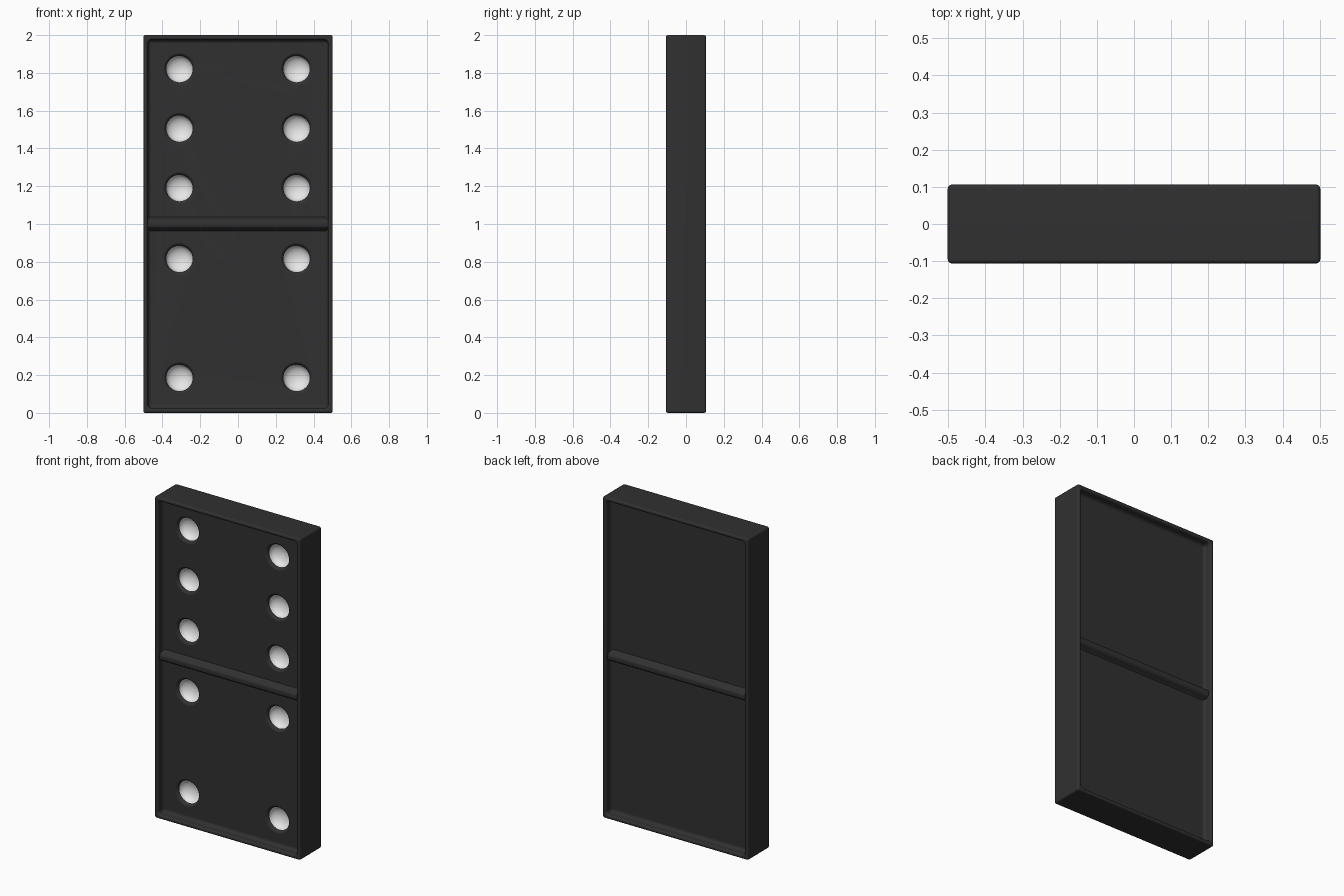
import bpy
import bmesh
import math

cube = bpy.data.objects.get("Cube")
if cube:
    bpy.data.objects.remove(cube, do_unlink=True)


def material(name, value):
    mat = bpy.data.materials.new(name)
    colour = (value, value, value, 1)
    mat.use_nodes = True
    mat.diffuse_color = colour
    bsdf = next(n for n in mat.node_tree.nodes if n.type == "BSDF_PRINCIPLED")
    bsdf.inputs["Base Color"].default_value = colour
    return mat


MATERIALS = [material("charcoal black", 0.03), material("pip white", 0.8)]
WIDTH, HALF_DEPTH, RIM, RECESS = 1.003, 0.106, 0.025, 0.052
FLOOR = HALF_DEPTH - RECESS


def make_object(name, bm):
    bmesh.ops.recalc_face_normals(bm, faces=bm.faces)
    mesh = bpy.data.meshes.new(name)
    bm.to_mesh(mesh)
    bm.free()
    for mat in MATERIALS:
        mesh.materials.append(mat)
    obj = bpy.data.objects.new(name, mesh)
    bpy.context.collection.objects.link(obj)
    return obj


def box(name, size, centre):
    bm = bmesh.new()
    bmesh.ops.create_cube(bm, size=1)
    bmesh.ops.scale(bm, vec=size, verts=bm.verts)
    bmesh.ops.translate(bm, vec=centre, verts=bm.verts)
    return make_object(name, bm)


def apply_modifier(obj, kind, **settings):
    mod = obj.modifiers.new(kind.lower(), kind)
    for key, value in settings.items():
        setattr(mod, key, value)
    with bpy.context.temp_override(object=obj, active_object=obj):
        bpy.ops.object.modifier_apply(modifier=mod.name)


def round_edges(obj, width):
    apply_modifier(obj, "BEVEL", width=width, segments=4, limit_method="ANGLE",
                   angle_limit=math.radians(40))


def carve(obj, cutter):
    apply_modifier(obj, "BOOLEAN", operation="DIFFERENCE", object=cutter, solver="EXACT")
    bpy.data.objects.remove(cutter, do_unlink=True)


def pip_cutter(x, z):
    # Lathed bowl with a dark flared lip and a white hollow
    lip = 0.02
    profile = [(0, -0.02), (0.094, -0.003), (0.083, 0.001),
               (0.077, 0.004), (0.073, 0.01), (0.07, lip)]
    steps = 7
    for i in range(1, steps + 1):
        a = math.pi / 2 * i / steps
        profile.append((0.07 * math.cos(a), lip + 0.043 * math.sin(a)))
    bm = bmesh.new()
    verts = [bm.verts.new((r, y, 0)) for r, y in profile]
    edges = [bm.edges.new(pair) for pair in zip(verts, verts[1:])]
    bmesh.ops.spin(bm, geom=verts + edges, cent=(0, 0, 0), axis=(0, 1, 0),
                   angle=math.tau, steps=32)
    bmesh.ops.remove_doubles(bm, verts=bm.verts, dist=0.0005)
    for face in bm.faces:
        face.material_index = int(face.calc_center_median().y > lip)
    bmesh.ops.translate(bm, vec=(x, -FLOOR, z), verts=bm.verts)
    return make_object("pip_cutter", bm)


def divider(name, side):
    # Rounded ridge with flared feet, its ends sunk into the rim
    half, height, steps = 0.038, 0.036, 16
    bm = bmesh.new()
    profile = [(-half, -0.003)]
    for i in range(steps + 1):
        t = 2 * i / steps - 1
        profile.append((half * t, height * (1 + math.cos(math.pi * t * t)) / 2))
    profile.append((half, -0.003))
    reach = WIDTH / 2 - RIM / 2
    outline = bm.faces.new([bm.verts.new((-reach, side * (FLOOR + h), 1 + z))
                            for z, h in profile])
    ext = bmesh.ops.extrude_face_region(bm, geom=[outline], use_keep_orig=True)
    moved = [v for v in ext["geom"] if isinstance(v, bmesh.types.BMVert)]
    bmesh.ops.translate(bm, vec=(2 * reach, 0, 0), verts=moved)
    return make_object(name, bm)


# Tile body with a filleted recess on each broad face
tile = box("domino_tile", (WIDTH, 2 * HALF_DEPTH, 2), (0, 0, 1))
for side in (-1, 1):
    recess = box("recess_cutter", (WIDTH - 2 * RIM, 4 * RECESS, 2 - 2 * RIM),
                 (0, side * (FLOOR + 2 * RECESS), 1))
    round_edges(recess, 0.02)
    carve(tile, recess)

# Soft edges around the rim
round_edges(tile, 0.011)

# Six pips above the divider, four below
for z in (1.82, 1.505, 1.19, 0.815, 0.185):
    for x in (-0.31, 0.31):
        carve(tile, pip_cutter(x, z))

parts = [tile, divider("front_divider", -1), divider("back_divider", 1)]

# Smooth shading with flat broad faces
bpy.ops.object.select_all(action="DESELECT")
for part in parts:
    part.select_set(True)
bpy.context.view_layer.objects.active = tile
bpy.ops.object.shade_smooth_by_angle(angle=math.radians(40))
weighted = tile.modifiers.new("weighted_normals", "WEIGHTED_NORMAL")
weighted.keep_sharp = True
